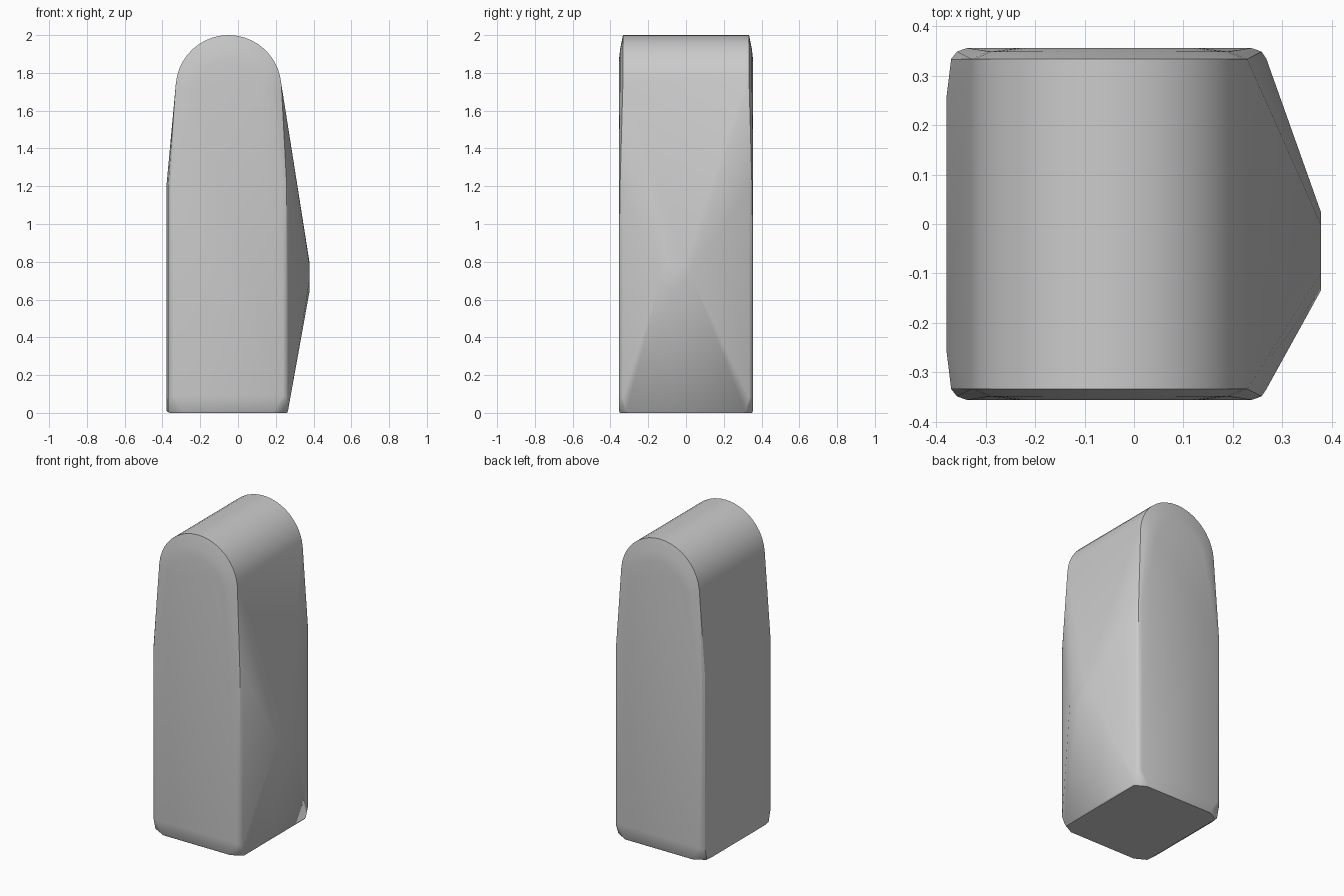
import bpy
import bmesh
from math import radians, sin, cos

cube = bpy.data.objects.get("Cube")
if cube:
    bpy.data.objects.remove(cube, do_unlink=True)

AXIS = -0.05      # x of the arch centre line
HALF_DEPTH = 0.356


def arch(y, radius, crown, left, right, shoulder, foot, steps=20):
    """Rounded arch over straight legs, in the plane at y."""
    pts = []
    for i in range(steps + 1):
        a = radians(5 + 170 * i / steps)
        pts.append((AXIS + radius * cos(a), y, crown - radius + radius * sin(a)))
    for x in (left, right):
        pts += [(x, y, shoulder), (x, y, foot)]
    return pts


points = []
for side in (-1, 1):
    # Full-width arch, softened edge, then the inset end face
    points += arch(side * 0.334, 0.28, 2.0, -0.37, 0.268, 1.2, 0.08)
    points += arch(side * 0.349, 0.245, 1.925, -0.358, 0.258, 1.2, 0.08)
    points += arch(side * HALF_DEPTH, 0.19, 1.86, -0.338, 0.238, 1.2, 0.09)
    # Slightly bulged left wall
    points += [(-0.379, side * 0.26, z) for z in (0.01, 1.2)]
    # Base with clipped corners
    for x, inset in ((-0.37, -0.29), (0.264, 0.19)):
        points += [(x, side * 0.315, 0.008), (inset, side * 0.354, 0.008)]
        points += [(x * 0.98, side * 0.31, 0), (inset, side * 0.349, 0)]

# Small blunt peak on the right-hand wall
points += [(0.378, -0.135, 0.70), (0.378, -0.10, 0.79), (0.378, 0.0, 0.80),
           (0.378, 0.025, 0.73), (0.378, -0.06, 0.64)]

# Wrap the solid around the sections
bm = bmesh.new()
for p in points:
    bm.verts.new(p)
hull = bmesh.ops.convex_hull(bm, input=bm.verts)
loose = {v for v in hull["geom_interior"] + hull["geom_unused"]
         if isinstance(v, bmesh.types.BMVert) and not v.link_faces}
bmesh.ops.delete(bm, geom=list(loose), context="VERTS")
bmesh.ops.dissolve_limit(bm, angle_limit=radians(0.5), verts=bm.verts, edges=bm.edges)
bmesh.ops.recalc_face_normals(bm, faces=bm.faces)
mesh = bpy.data.meshes.new("arched_block")
bm.to_mesh(mesh)
bm.free()

block = bpy.data.objects.new("arched_block", mesh)
bpy.context.collection.objects.link(block)

# Plain grey finish
grey = bpy.data.materials.new("plain_grey")
grey.use_nodes = True
colour = (0.6, 0.6, 0.6, 1)
grey.diffuse_color = colour
grey.node_tree.nodes["Principled BSDF"].inputs["Base Color"].default_value = colour
mesh.materials.append(grey)

bpy.ops.object.select_all(action="DESELECT")
block.select_set(True)
bpy.context.view_layer.objects.active = block
bpy.ops.object.shade_smooth_by_angle(angle=radians(30))
